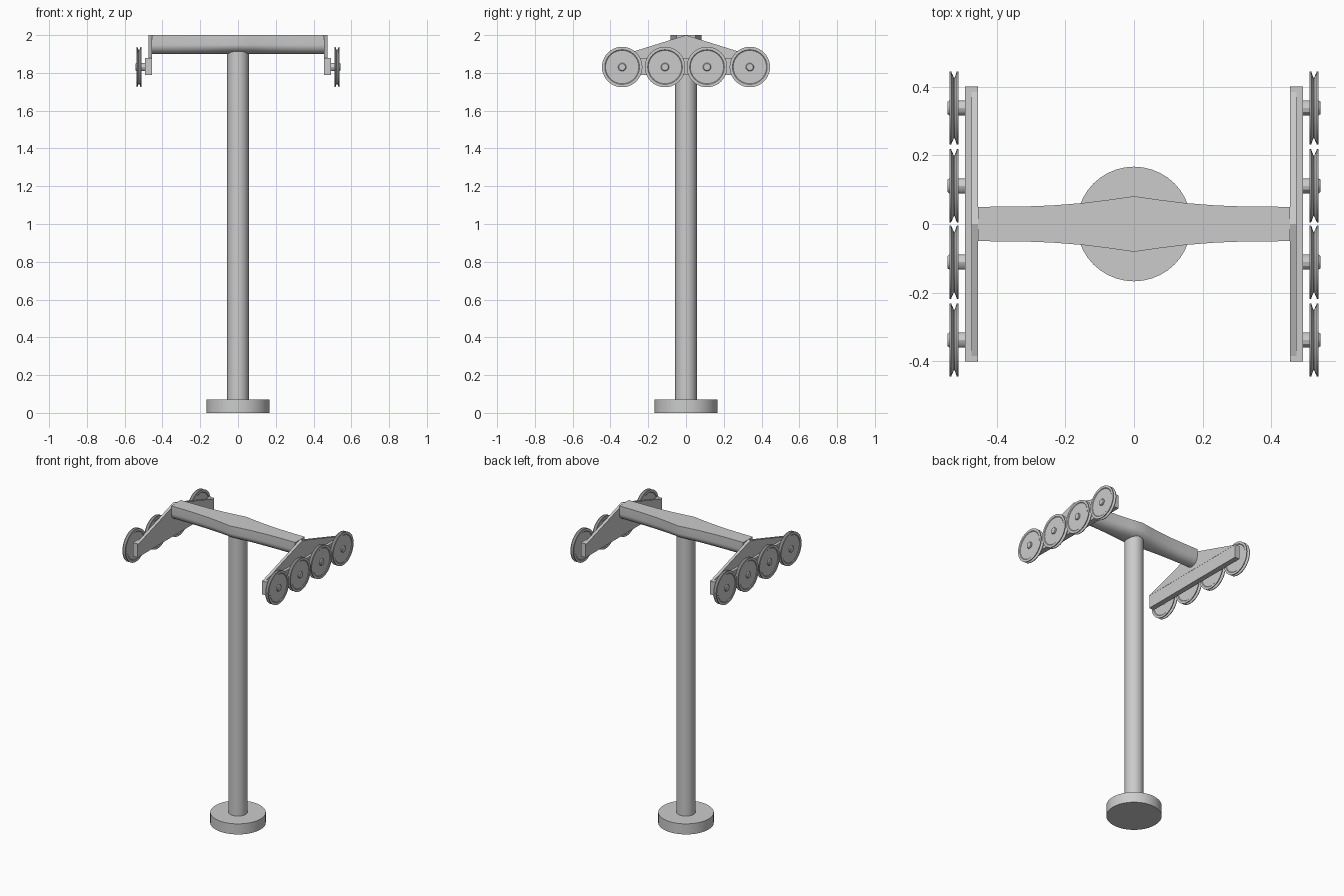
import bpy, bmesh, math
from mathutils import Matrix, Vector

if "Cube" in bpy.data.objects:
    bpy.data.objects.remove(bpy.data.objects["Cube"], do_unlink=True)

steel = bpy.data.materials.new("grey steel")
GREY = (0.6, 0.6, 0.6, 1)
steel.diffuse_color = GREY
steel.use_nodes = True
steel.node_tree.nodes["Principled BSDF"].inputs["Base Color"].default_value = GREY


def finish(bm, name):
    """Turn a bmesh into a shaded object."""
    bmesh.ops.recalc_face_normals(bm, faces=bm.faces[:])
    mesh = bpy.data.meshes.new(name)
    bm.to_mesh(mesh)
    bm.free()
    mesh.materials.append(steel)
    obj = bpy.data.objects.new(name, mesh)
    bpy.context.collection.objects.link(obj)
    bpy.ops.object.select_all(action="DESELECT")
    obj.select_set(True)
    bpy.context.view_layer.objects.active = obj
    bpy.ops.object.shade_smooth_by_angle(angle=math.radians(30))
    return obj


def loft(name, rings):
    """Skin closed rings of points and cap both ends."""
    bm = bmesh.new()
    loops = [[bm.verts.new(p) for p in ring] for ring in rings]
    n = len(loops[0])
    for a, b in zip(loops, loops[1:]):
        for i in range(n):
            j = (i + 1) % n
            bm.faces.new((a[i], a[j], b[j], b[i]))
    bm.faces.new(loops[0])
    bm.faces.new(loops[-1])
    return finish(bm, name)


def lathe(name, profile, sides, matrix):
    """Spin (radius, height) pairs round local z."""
    angles = [2 * math.pi * i / sides for i in range(sides)]
    return loft(name, [[matrix @ Vector((r * math.cos(t), r * math.sin(t), h))
                        for t in angles] for r, h in profile])


def plate(name, outline, x0, x1):
    """Extrude a (y, z) outline along x."""
    return loft(name, [[(x, y, z) for y, z in outline] for x in (x0, x1)])


# Foot and mast
upright = Matrix.Identity(4)
lathe("base", [(0.167, 0), (0.167, 0.07)], 40, upright)
lathe("mast", [(0.057, 0.06), (0.057, 1.93)], 32, upright)

# Crossbeam: flat top, rounded belly, widest above the mast
half = [(0.455, 0.05), (0.32, 0.051), (0.24, 0.054), (0.15, 0.061), (0.07, 0.071)]
stations = [(-x, w) for x, w in half] + [(0, 0.081)] + [(x, w) for x, w in reversed(half)]
belly = [math.pi * i / 16 for i in range(17)]
loft("crossbeam", [[(x, w, 2.0)] +
                   [(x, w * math.cos(t), 1.95 - 0.05 * math.sin(t)) for t in belly] +
                   [(x, -w, 2.0)] for x, w in stations])

# Pulley profile: dished faces and a V groove in the rim
PULLEY = [(0.02, 0.515), (0.088, 0.515), (0.092, 0.512), (0.107, 0.512), (0.107, 0.516),
          (0.088, 0.523), (0.088, 0.525), (0.107, 0.533), (0.107, 0.537),
          (0.092, 0.537), (0.088, 0.534), (0.02, 0.534)]

# Wheel carriers at both ends
for side, label in ((1, "left"), (-1, "right")):
    plate(label + "_carrier_web", [(-0.4, 1.875), (0.4, 1.875), (0, 2.0)],
          side * 0.455, side * 0.474)
    plate(label + "_carrier_bar", [(-0.4, 1.79), (0.4, 1.79), (0.4, 1.88), (-0.4, 1.88)],
          side * 0.456, side * 0.492)
    for k, y in enumerate((-0.338, -0.111, 0.111, 0.338), 1):
        place = Matrix.Translation((0, y, 1.831)) @ Matrix.Rotation(side * math.pi / 2, 4, "Y")
        lathe(f"{label}_pulley_{k}", PULLEY, 40, place)
        lathe(f"{label}_axle_{k}", [(0.022, 0.48), (0.022, 0.538), (0.018, 0.543)], 12, place)
